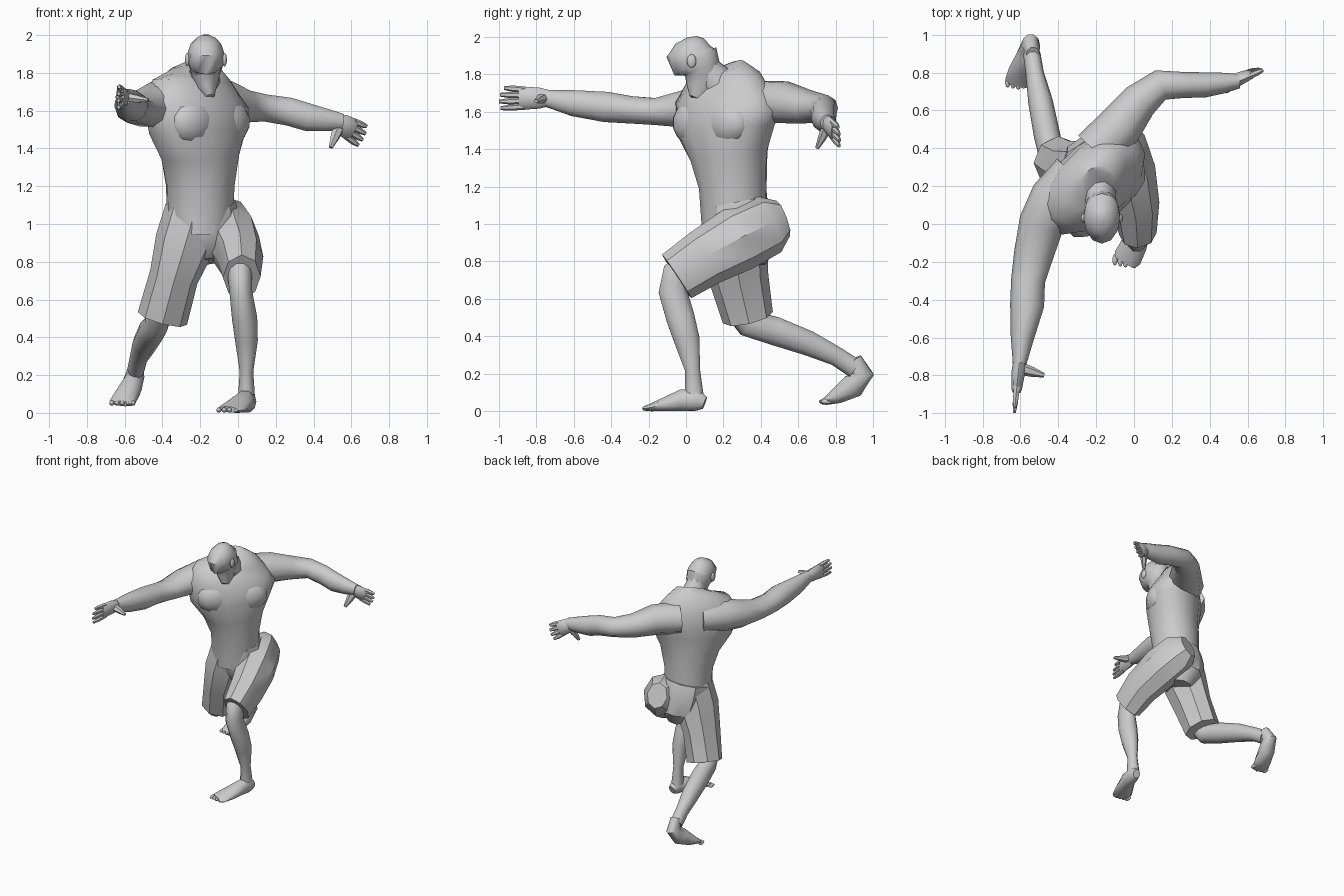
import bpy, bmesh, math
from mathutils import Vector as V


def loft(bm, rings, side, n=10):
    """Tube through rings (x, y, z, half width along side, half height)."""
    pts = [V(r[:3]) for r in rings]
    loops = []
    for i, r in enumerate(rings):
        t = (pts[min(i + 1, len(pts) - 1)] - pts[max(i - 1, 0)]).normalized()
        s = V(side)
        u = (s - t * s.dot(t)).normalized()
        w = t.cross(u)
        loops.append([bm.verts.new(pts[i] + u * r[3] * math.cos(a) + w * r[4] * math.sin(a))
                      for a in (2 * math.pi * k / n for k in range(n))])
    for a, b in zip(loops, loops[1:]):
        for k in range(n):
            bm.faces.new((a[k], a[(k + 1) % n], b[(k + 1) % n], b[k]))
    bm.faces.new(loops[0][::-1])
    bm.faces.new(loops[-1])


def finish(bm, name, angle=50):
    bmesh.ops.recalc_face_normals(bm, faces=bm.faces)
    me = bpy.data.meshes.new(name)
    bm.to_mesh(me)
    bm.free()
    ob = bpy.data.objects.new(name, me)
    bpy.context.collection.objects.link(ob)
    bpy.ops.object.select_all(action='DESELECT')
    ob.select_set(True)
    bpy.context.view_layer.objects.active = ob
    bpy.ops.object.shade_smooth_by_angle(angle=math.radians(angle))
    return ob


def tube(name, rings, side=(1, 0, 0), n=10, angle=50):
    bm = bmesh.new()
    loft(bm, rings, side, n)
    return finish(bm, name, angle)


def hand(name, wrist, fwd, across, length, thumb):
    """Flat palm, four fingers spread along 'across', and a thumb."""
    w, f, a = V(wrist), V(fwd).normalized(), V(across)
    a = (a - f * a.dot(f)).normalized()
    bm = bmesh.new()
    palm = [(0, .04, .033), (.22, .056, .036), (.55, .062, .028), (.62, .052, .02)]
    loft(bm, [(*(w + f * length * t), p, q) for t, p, q in palm], a, 8)
    for k in range(4):
        o = (k - 1.5) * .03
        tip = length * (.97, 1, .98, .9)[k]
        start = w + f * length * .5 + a * o
        end = w + f * tip + a * o * 1.2
        loft(bm, [(*start, .017, .018), (*start.lerp(end, .6), .017, .016), (*end, .01, .009)], a, 6)
    base, tip = w + f * length * .15, V(thumb)
    loft(bm, [(*base, .035, .028), (*base.lerp(tip, .55), .026, .022), (*tip, .012, .01)], f, 6)
    return finish(bm, name)


def ball(name, loc, scale, rot=0):
    bpy.ops.mesh.primitive_uv_sphere_add(segments=10, ring_count=7, location=loc, rotation=(0, 0, rot))
    ob = bpy.context.object
    ob.name, ob.scale = name, scale
    bpy.ops.object.shade_smooth()


# Torso, chest twisted about 45 degrees
tube("torso", [(-.2, .26, .95, .18, .17), (-.2, .25, 1.2, .185, .18), (-.2, .23, 1.36, .23, .19),
               (-.21, .21, 1.5, .31, .205), (-.22, .22, 1.62, .34, .2), (-.22, .24, 1.72, .29, .165),
               (-.2, .24, 1.79, .19, .13), (-.19, .22, 1.835, .10, .09)], (.7, .7, 0), 14, 60)
for nm, x, y in (("right_pectoral", -.24, .05), ("left_pectoral", -.06, .22)):
    ball(nm, (x, y, 1.54), (.15, .1, .125), math.radians(45))

# Neck and head
tube("neck", [(-.19, .2, 1.72, .1, .11), (-.175, .11, 1.82, .075, .085), (-.17, .08, 1.9, .07, .08)])
tube("head", [(-.15, .05, 1.67, .025, .035), (-.165, .075, 1.72, .055, .075), (-.17, .085, 1.78, .072, .09),
              (-.17, .085, 1.83, .088, .1), (-.17, .05, 1.868, .097, .135), (-.17, .03, 1.91, .096, .135),
              (-.17, .038, 1.955, .08, .095), (-.17, .035, 1.985, .052, .06), (-.17, .033, 2, .02, .025)], n=12)
for nm, s in (("right_ear", -1), ("left_ear", 1)):
    ball(nm, (-.17 + s * .098, .03, 1.87), (.014, .025, .036))

# Arms
tube("right_arm", [(-.3, .24, 1.64, .15, .12), (-.42, .12, 1.635, .14, .125), (-.49, .0, 1.615, .12, .105),
                   (-.53, -.16, 1.6, .105, .075), (-.56, -.3, 1.61, .09, .077), (-.565, -.43, 1.625, .09, .085),
                   (-.59, -.6, 1.645, .062, .073), (-.605, -.74, 1.67, .036, .048)])
tube("left_arm", [(-.2, .38, 1.65, .13, .12), (-.07, .52, 1.65, .12, .115), (.03, .65, 1.625, .1, .09),
                  (.14, .735, 1.615, .082, .075), (.27, .735, 1.595, .068, .078), (.37, .735, 1.565, .067, .077),
                  (.47, .745, 1.55, .055, .062), (.555, .755, 1.54, .038, .045)], (0, 1, 0))
hand("right_hand", (-.605, -.72, 1.672), (-.1, -1, 0), (0, 0, 1), .28, (-.475, -.8, 1.655))
hand("left_hand", (.52, .75, 1.545), (.85, .4, -.48), (.5, 0, .85), .185, (.49, .70, 1.405))

# Shorts
tube("shorts_waist", [(-.2, .27, 1.1, .19, .18), (-.19, .29, 1.0, .2, .2), (-.18, .31, .88, .17, .19),
                      (-.17, .3, .8, .1, .13)], n=10, angle=35)
tube("shorts_right_leg", [(-.23, .26, 1.06, .16, .17), (-.28, .26, .9, .16, .18), (-.34, .28, .72, .13, .16),
                          (-.4, .33, .5, .135, .137)], n=8, angle=35)
tube("shorts_left_leg", [(-.1, .52, 1.03, .08, .1), (-.08, .44, 1.0, .14, .165), (-.03, .28, .92, .145, .175),
                         (.01, .1, .82, .125, .155), (.02, -.05, .72, .1, .14)], n=8, angle=35)

# Lower legs
tube("left_lower_leg", [(.01, .04, .8, .065, .08), (.01, -.05, .73, .065, .085), (.015, -.07, .64, .06, .08),
                        (.035, -.03, .5, .067, .08), (.045, .005, .38, .06, .072), (.045, .035, .22, .036, .042),
                        (.045, .045, .08, .045, .052)])
tube("right_lower_leg", [(-.41, .26, .56, .065, .07), (-.43, .33, .47, .065, .075), (-.46, .47, .43, .07, .08),
                         (-.495, .65, .365, .065, .07), (-.525, .8, .295, .048, .054),
                         (-.54, .9, .23, .046, .055)])

# Feet with stubby toes
tube("left_foot", [(.058, .1, .045, .03, .035), (.053, .06, .06, .045, .06), (.035, -.02, .06, .055, .06),
                   (.0, -.11, .038, .07, .038), (-.035, -.18, .022, .075, .021), (-.05, -.205, .018, .06, .015)])
tube("right_foot", [(-.535, .9, .28, .035, .04), (-.545, .945, .2, .05, .06), (-.565, .89, .135, .058, .068),
                    (-.595, .81, .085, .068, .045), (-.615, .75, .056, .068, .022), (-.62, .73, .05, .05, .014)])
for nm, c, z in (("left_toe", (-.045, -.2), .015), ("right_toe", (-.612, .74), .052)):
    for k in range(5):
        o = (k - 2) * .028
        ball(f"{nm}_{k + 1}", (c[0] + o, c[1] + abs(o) * .2, z), (.014, .032, .014))
